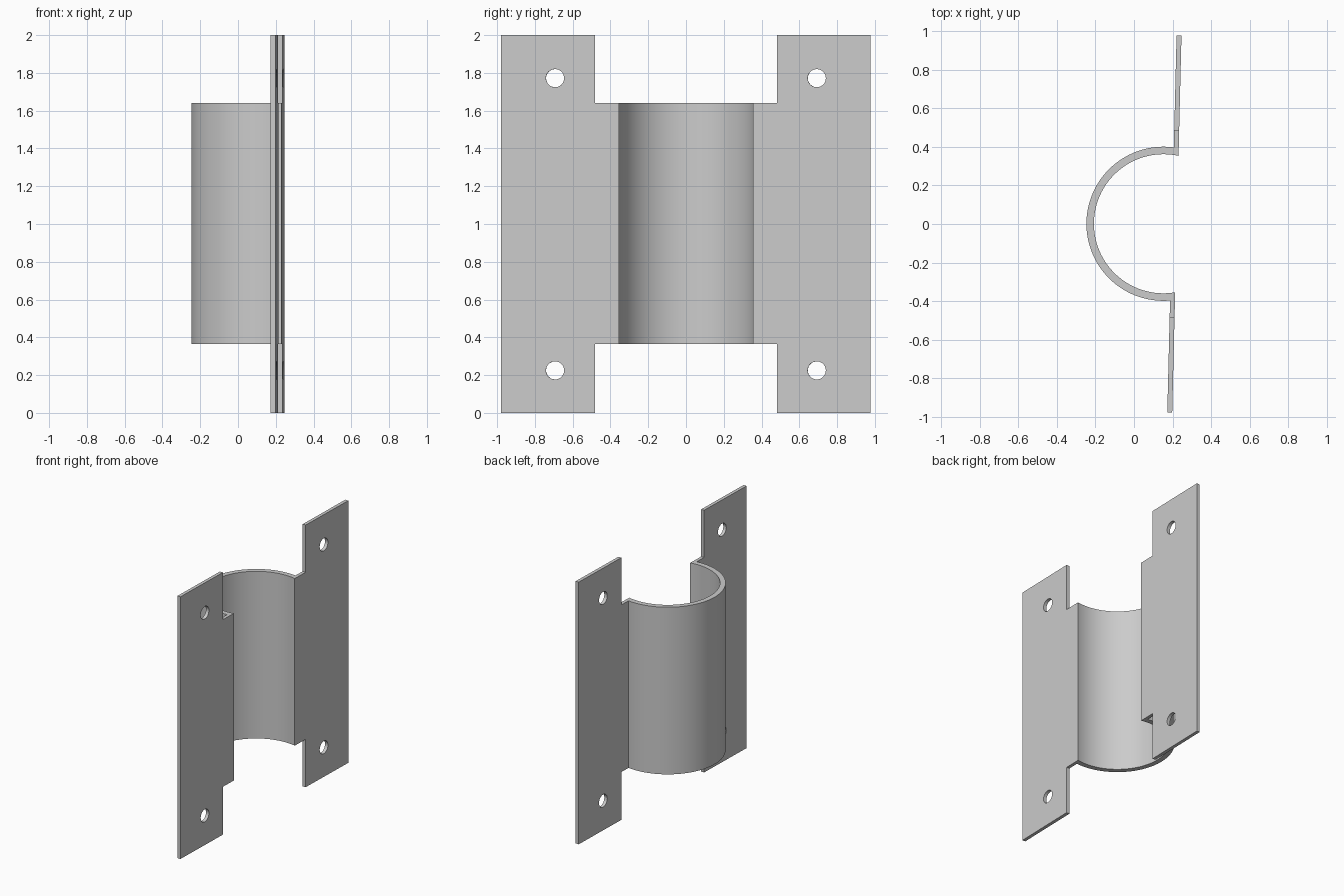
import bpy, bmesh
from math import acos, cos, sin, pi, radians

if "Cube" in bpy.data.objects:
    bpy.data.objects.remove(bpy.data.objects["Cube"])

HEIGHT, HALF_W = 2.0, 0.978
BACK, FACE = 0.197, 0.2225           # plate thickness along x
CENTRE, R_OUT, R_IN = 0.153, 0.4, 0.361
NOTCH_Y, LOW, HIGH = 0.482, 0.365, 1.64
STEPS = 72

steel = bpy.data.materials.new("plain grey metal")
steel.use_nodes = True
grey = (0.6, 0.6, 0.6, 1)
steel.diffuse_color = grey
steel.node_tree.nodes["Principled BSDF"].inputs["Base Color"].default_value = grey


def arc(radius, x_end):
    """Arc bulging to -x, starting and ending where it meets x_end."""
    a = acos((x_end - CENTRE) / radius)
    angles = [a + (2 * pi - 2 * a) * i / STEPS for i in range(STEPS + 1)]
    return [(CENTRE + radius * cos(t), radius * sin(t)) for t in angles]


def box_cutter(name, z0, z1):
    bpy.ops.mesh.primitive_cube_add(size=1, location=(0, 0, (z0 + z1) / 2))
    ob = bpy.context.object
    ob.name = name
    ob.scale = (2, 2 * NOTCH_Y, z1 - z0)
    return ob


def hole_cutter(name, y, z):
    bpy.ops.mesh.primitive_cylinder_add(vertices=32, radius=0.048, depth=0.3,
                                        location=(FACE, y, z), rotation=(0, pi / 2, 0))
    ob = bpy.context.object
    ob.name = name
    return ob


# Cross-section of the saddle with its two flanges, extruded upwards
outline = [(FACE, HALF_W), (BACK, HALF_W)] + arc(R_OUT, BACK)
outline += [(BACK, -HALF_W), (FACE, -HALF_W)] + arc(R_IN, FACE)[::-1]
bm = bmesh.new()
base = bm.faces.new([bm.verts.new((x, y, 0)) for x, y in outline])
grown = bmesh.ops.extrude_face_region(bm, geom=[base])["geom"]
bmesh.ops.translate(bm, vec=(0, 0, HEIGHT),
                    verts=[v for v in grown if isinstance(v, bmesh.types.BMVert)])
bmesh.ops.recalc_face_normals(bm, faces=bm.faces[:])
mesh = bpy.data.meshes.new("saddle_bracket")
bm.to_mesh(mesh)
bm.free()
mesh.materials.append(steel)
bracket = bpy.data.objects.new("saddle_bracket", mesh)
bpy.context.collection.objects.link(bracket)

# Notches above and below the saddle, bolt holes in the flange corners
cutters = [box_cutter("lower_notch", -0.5, LOW), box_cutter("upper_notch", HIGH, 2.5)]
for y in (-0.693, 0.693):
    for z in (0.225, 1.772):
        cutters.append(hole_cutter("bolt_hole", y, z))

bpy.ops.object.select_all(action='DESELECT')
bracket.select_set(True)
bpy.context.view_layer.objects.active = bracket
for cutter in cutters:
    cutter.hide_render = True
    mod = bracket.modifiers.new(cutter.name, 'BOOLEAN')
    mod.operation, mod.solver, mod.object = 'DIFFERENCE', 'EXACT', cutter
    bpy.ops.object.modifier_apply(modifier=mod.name)
    bpy.data.objects.remove(cutter)

# The bracket stands slightly turned about the vertical
bracket.rotation_euler.z = radians(-1.41)
bracket.location.y = 0.005
bpy.ops.object.shade_smooth_by_angle(angle=radians(20))
